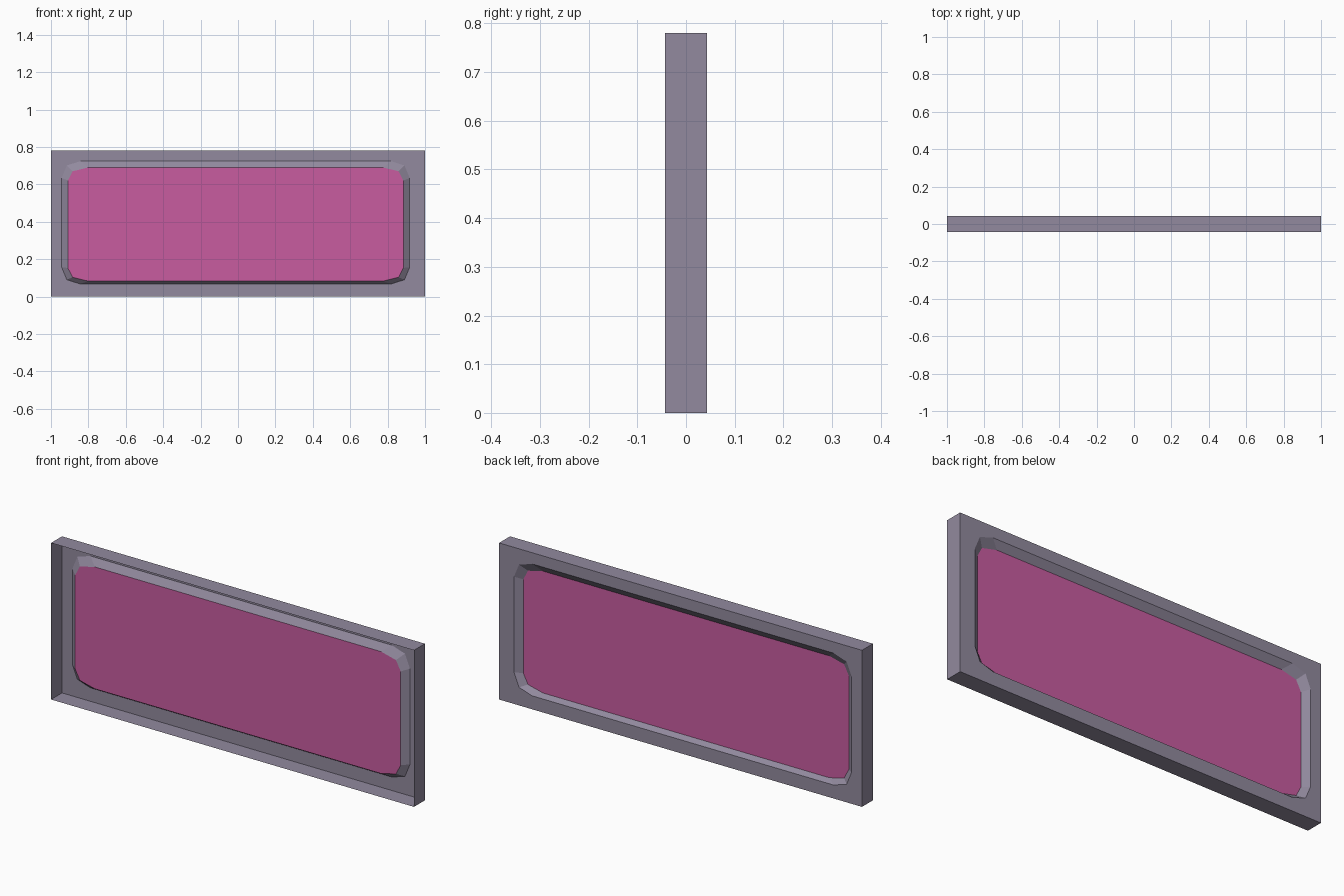
import bpy
import bmesh

cube = bpy.data.objects.get("Cube")
if cube:
    bpy.data.objects.remove(cube, do_unlink=True)

HALF_DEPTH = 0.043
HEIGHT = 0.78
PANEL_Y = 0.018


def material(name, rgb):
    mat = bpy.data.materials.new(name)
    mat.use_nodes = True
    colour = (*rgb, 1.0)
    mat.diffuse_color = colour
    mat.node_tree.nodes["Principled BSDF"].inputs["Base Color"].default_value = colour
    return mat


def add_object(name, bm, mat):
    mesh = bpy.data.meshes.new(name)
    bm.to_mesh(mesh)
    bm.free()
    mesh.materials.append(mat)
    obj = bpy.data.objects.new(name, mesh)
    bpy.context.collection.objects.link(obj)
    return obj


def rounded_loop(bm, x0, x1, z0, z1, y, corner):
    """Rectangle with two-facet corners, three vertices per corner."""
    verts = []
    for i, (x, z, sx, sz) in enumerate([(x0, z0, 1, 1), (x1, z0, -1, 1),
                                        (x1, z1, -1, -1), (x0, z1, 1, -1)]):
        points = [(x + sx * dx, z + sz * dz) for dx, dz in corner]
        if i % 2:
            points.reverse()
        verts += [bm.verts.new((px, y, pz)) for px, pz in points]
    return verts


def rect_loop(bm, y):
    return [bm.verts.new((x, y, z)) for x, z in
            [(-1, 0), (1, 0), (1, HEIGHT), (-1, HEIGHT)]]


def bridge(bm, a, b):
    n = len(a)
    for i in range(n):
        j = (i + 1) % n
        bm.faces.new((a[j], a[i], b[i], b[j]))


OUTER_CORNER = [(0, 0.09), (0.028, 0.023), (0.1, 0)]
INNER_CORNER = [(0, 0.07), (0.026, 0.02), (0.108, 0)]
INNER = (-0.91, 0.884, 0.083, 0.69, PANEL_Y, INNER_CORNER)

grey = material("grey purple", (0.287, 0.254, 0.342))
pink = material("pink", (0.578, 0.107, 0.352))

# Open-fronted tray: side walls, back border and sloped rim
bm = bmesh.new()
front = rect_loop(bm, -HALF_DEPTH)
back = rect_loop(bm, HALF_DEPTH)
bridge(bm, front, back)
opening = rounded_loop(bm, -0.943, 0.918, 0.067, 0.724, HALF_DEPTH, OUTER_CORNER)
for k in range(4):
    a, b, c = opening[3 * k:3 * k + 3]
    following = opening[(3 * k + 3) % 12]
    bm.faces.new((back[k], a, b))
    bm.faces.new((back[k], b, c))
    bm.faces.new((back[k], c, following, back[(k + 1) % 4]))
bridge(bm, opening, rounded_loop(bm, *INNER))
bmesh.ops.recalc_face_normals(bm, faces=bm.faces)
add_object("frame", bm, grey)

# Flat coloured panel filling the rim
bm = bmesh.new()
bm.faces.new(rounded_loop(bm, *INNER))
add_object("panel", bm, pink)
